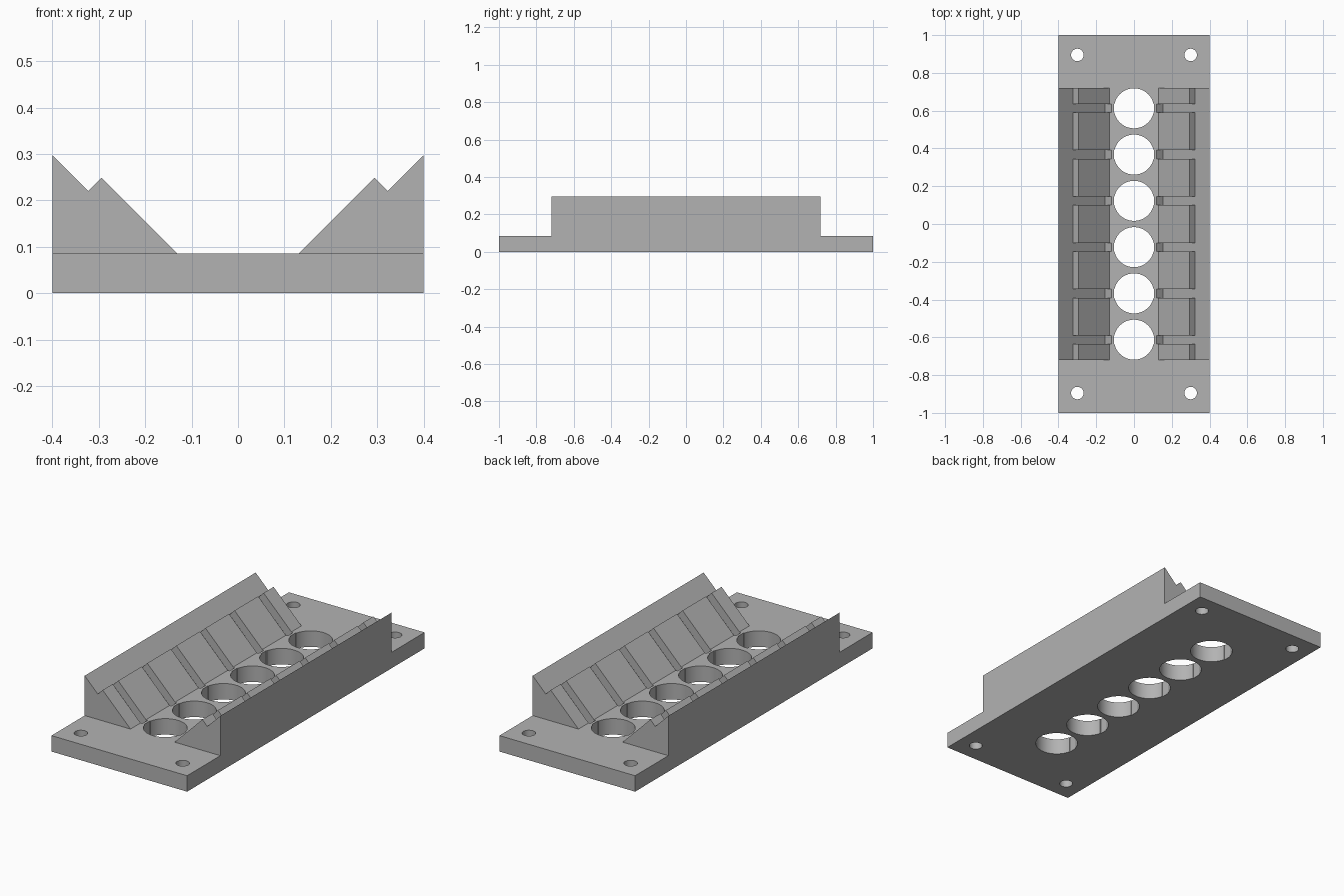
import bpy, bmesh, math
from mathutils import Vector

if "Cube" in bpy.data.objects:
    bpy.data.objects.remove(bpy.data.objects["Cube"], do_unlink=True)

PLATE_H = 0.085
PITCH = 0.245
SLOT_W = 0.046
BAYS = [(i - 2.5) * PITCH for i in range(6)]

grey = bpy.data.materials.new("plain_grey")
grey.use_nodes = True
grey.diffuse_color = (0.45, 0.45, 0.45, 1)
grey.node_tree.nodes["Principled BSDF"].inputs["Base Color"].default_value = (0.45, 0.45, 0.45, 1)


def make_object(name, bm):
    bmesh.ops.recalc_face_normals(bm, faces=bm.faces)
    mesh = bpy.data.meshes.new(name)
    bm.to_mesh(mesh)
    bm.free()
    mesh.materials.append(grey)
    obj = bpy.data.objects.new(name, mesh)
    bpy.context.collection.objects.link(obj)
    return obj


def add_prism(bm, profile, y0, y1):
    """Extrude an (x, z) outline along y."""
    face = bm.faces.new([bm.verts.new((x, y0, z)) for x, z in profile])
    new = bmesh.ops.extrude_face_region(bm, geom=[face])["geom"]
    verts = [v for v in new if isinstance(v, bmesh.types.BMVert)]
    bmesh.ops.translate(bm, verts=verts, vec=(0, y1 - y0, 0))


def add_hole(bm, x, y, radius):
    made = bmesh.ops.create_cone(bm, cap_ends=True, segments=64,
                                 radius1=radius, radius2=radius, depth=0.4)
    bmesh.ops.translate(bm, verts=made["verts"], vec=Vector((x, y, 0.05)))


def combine(target, tool, operation):
    mod = target.modifiers.new(operation.lower(), "BOOLEAN")
    mod.operation = operation
    mod.solver = "EXACT"
    mod.object = tool
    bpy.context.view_layer.objects.active = target
    bpy.ops.object.modifier_apply(modifier=mod.name)
    bpy.data.objects.remove(tool, do_unlink=True)


# Base plate
bm = bmesh.new()
add_prism(bm, [(-0.4, 0), (0.4, 0), (0.4, PLATE_H), (-0.4, PLATE_H)], -1, 1)
base = make_object("slotted_base", bm)

# Sloping side rails, each with a V groove near the top
rail = [(0.4, 0), (0.4, 0.297), (0.323, 0.22), (0.294, 0.249),
        (0.13, PLATE_H), (0.13, 0.02), (0.2, 0)]
bm = bmesh.new()
for side in (-1, 1):
    add_prism(bm, [(side * x, z) for x, z in rail], -0.72, 0.72)
combine(base, make_object("side_rails", bm), "UNION")

# Slots down the slopes, level with the bottom of the groove
slot = [(0.154, 0.051), (0.323, 0.22), (0.263, 0.28), (0.094, 0.111)]
bm = bmesh.new()
for side in (-1, 1):
    for y in BAYS:
        add_prism(bm, [(side * x, z) for x, z in slot], y - SLOT_W / 2, y + SLOT_W / 2)
combine(base, make_object("slot_cutter", bm), "DIFFERENCE")

# Row of large holes and four corner screw holes
bm = bmesh.new()
for y in BAYS:
    add_hole(bm, 0, y, 0.106)
for x in (-0.3, 0.3):
    for y in (-0.895, 0.895):
        add_hole(bm, x, y, 0.033)
combine(base, make_object("hole_cutter", bm), "DIFFERENCE")

# Narrow flats on both sides of each large hole
bm = bmesh.new()
for y in BAYS:
    add_prism(bm, [(-0.107, -0.1), (0.107, -0.1), (0.107, 0.2), (-0.107, 0.2)],
              y - SLOT_W / 2, y + SLOT_W / 2)
combine(base, make_object("flat_cutter", bm), "DIFFERENCE")

base.select_set(True)
bpy.context.view_layer.objects.active = base
bpy.ops.object.shade_smooth_by_angle(angle=math.radians(20))
